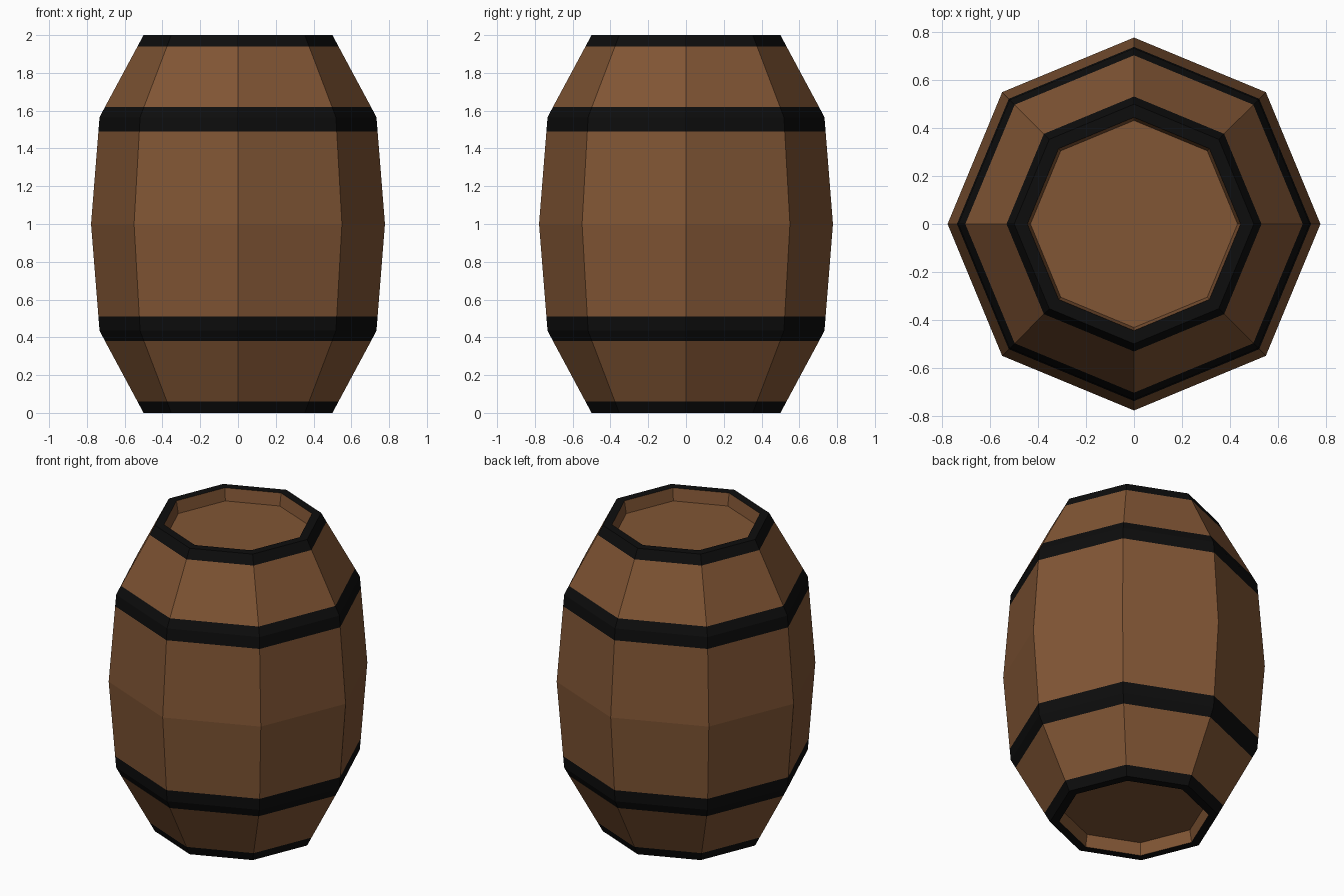
import bpy, bmesh, math

if "Cube" in bpy.data.objects:
    bpy.data.objects.remove(bpy.data.objects["Cube"])

SIDES = 8


def material(name, rgb):
    m = bpy.data.materials.new(name)
    m.diffuse_color = (*rgb, 1)
    m.use_nodes = True
    m.node_tree.nodes["Principled BSDF"].inputs["Base Color"].default_value = m.diffuse_color
    return m


wood = material("brown wood", (0.22, 0.092, 0.035))
iron = material("black iron", (0.004, 0.004, 0.004))


def ring(bm, r, z):
    return [bm.verts.new((r * math.cos(2 * math.pi * i / SIDES),
                          r * math.sin(2 * math.pi * i / SIDES), z))
            for i in range(SIDES)]


def finish(bm, name):
    me = bpy.data.meshes.new(name)
    bm.to_mesh(me)
    bm.free()
    me.materials.append(wood)
    me.materials.append(iron)
    ob = bpy.data.objects.new(name, me)
    bpy.context.collection.objects.link(ob)
    return ob


# Upper half outline from the belly to inside the rim: radius, height above
# the middle, and the material of the strip that starts there
half = [(0.778, 0.0, 0), (0.739, 0.49, 1), (0.733, 0.565, 1),
        (0.704, 0.62, 0), (0.532, 0.94, 1), (0.5, 1.0, 1),
        (0.445, 1.0, 0), (0.432, 0.92, 0)]


# Staves with flush hoops, mirrored about the middle
bm = bmesh.new()
for s in (1, -1):
    rings = [ring(bm, r, 1 + s * h) for r, h, _ in half]
    for k in range(len(rings) - 1):
        a, b = rings[k], rings[k + 1]
        for i in range(SIDES):
            j = (i + 1) % SIDES
            quad = [a[i], a[j], b[j], b[i]]
            f = bm.faces.new(quad if s > 0 else quad[::-1])
            f.material_index = half[k][2]
bmesh.ops.remove_doubles(bm, verts=bm.verts, dist=0.0005)
finish(bm, "staves_and_hoops")

# Recessed lids at both ends
for s, name in ((1, "top_lid"), (-1, "bottom_lid")):
    bm = bmesh.new()
    v = ring(bm, half[-1][0], 1 + s * half[-1][1])
    bm.faces.new(v if s > 0 else v[::-1])
    finish(bm, name)
